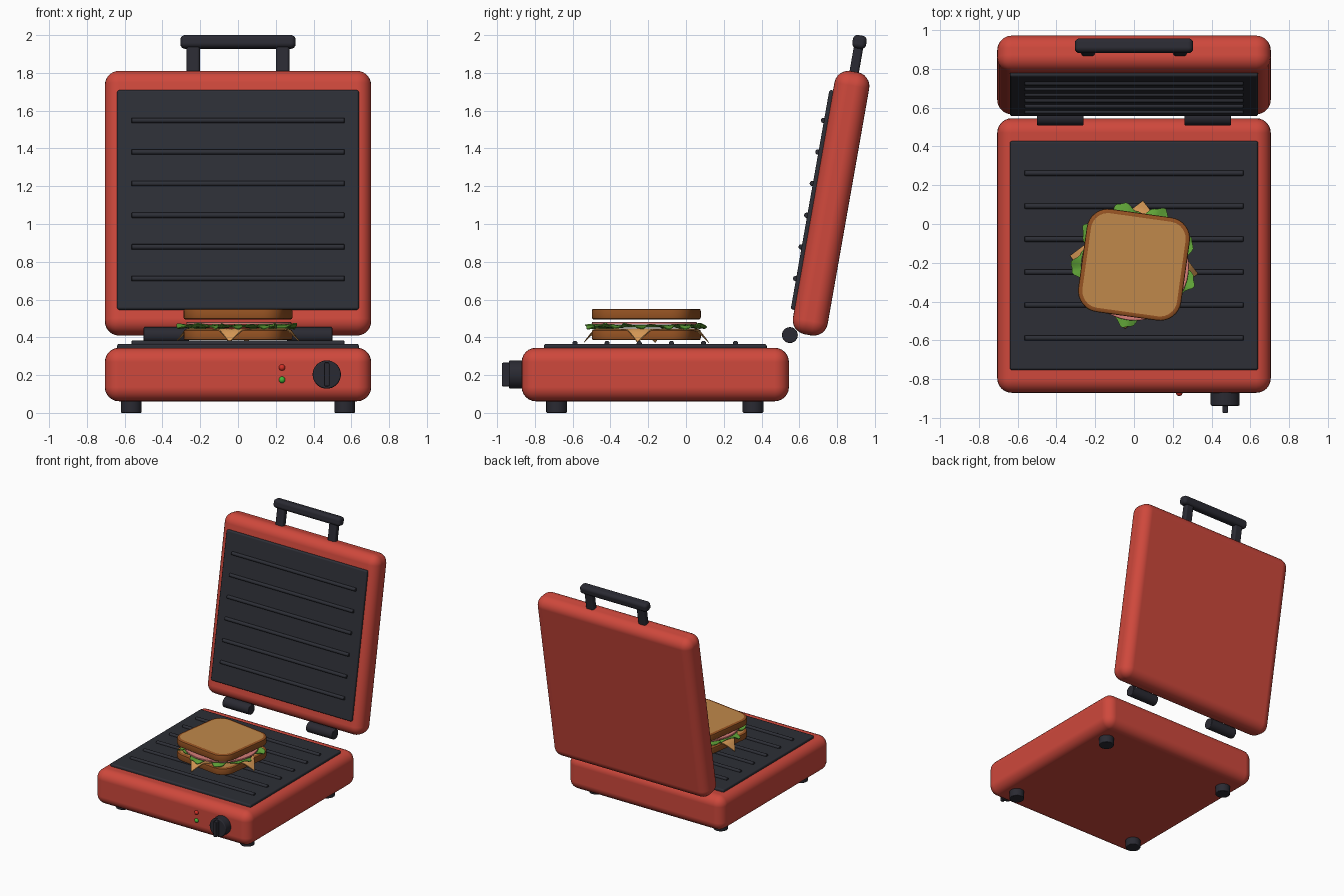
import bpy, bmesh
from math import sin, cos, pi, radians
from mathutils import Matrix, Vector

cube = bpy.data.objects.get("Cube")
if cube:
    bpy.data.objects.remove(cube, do_unlink=True)


def material(name, r, g, b):
    m = bpy.data.materials.new(name)
    m.use_nodes = True
    m.diffuse_color = (r, g, b, 1)
    node = next(n for n in m.node_tree.nodes if n.type == 'BSDF_PRINCIPLED')
    node.inputs["Base Color"].default_value = (r, g, b, 1)
    return m


RED = material("red enamel", 0.62, 0.065, 0.045)
PLATE = material("dark grill plate", 0.026, 0.028, 0.037)
PLASTIC = material("black plastic", 0.023, 0.023, 0.032)
CRUST = material("brown crust", 0.30, 0.085, 0.016)
CRUMB = material("toasted bread", 0.53, 0.25, 0.07)
CHEESE = material("cheese", 0.66, 0.31, 0.09)
LETTUCE = material("lettuce green", 0.12, 0.38, 0.04)
HAM = material("ham pink", 0.68, 0.21, 0.19)
RED_LAMP = material("red lamp", 0.65, 0.03, 0.02)
GREEN_LAMP = material("green lamp", 0.06, 0.45, 0.04)


def finish(name, bm, mats, matrix, bevel=0, segments=3):
    """Turn a bmesh into a placed, smooth-shaded object."""
    bmesh.ops.recalc_face_normals(bm, faces=bm.faces)
    mesh = bpy.data.meshes.new(name)
    bm.to_mesh(mesh)
    bm.free()
    for m in mats:
        mesh.materials.append(m)
    for p in mesh.polygons:
        p.use_smooth = True
    mesh.set_sharp_from_angle(angle=radians(40))
    ob = bpy.data.objects.new(name, mesh)
    bpy.context.collection.objects.link(ob)
    ob.matrix_world = matrix
    if bevel:
        mod = ob.modifiers.new("rounding", 'BEVEL')
        mod.width = bevel
        mod.segments = segments
        mod.limit_method = 'ANGLE'
        mod.angle_limit = radians(40)
        mod.harden_normals = True
    return ob


def box(name, loc, size, mat, bevel, segments=3, frame=Matrix()):
    bm = bmesh.new()
    bmesh.ops.create_cube(bm, size=1)
    bmesh.ops.scale(bm, vec=size, verts=bm.verts)
    return finish(name, bm, [mat], frame @ Matrix.Translation(loc), bevel, segments)


def cylinder(name, loc, radius, length, axis, mat, bevel=0.006, sides=24, frame=Matrix()):
    bm = bmesh.new()
    bmesh.ops.create_cone(bm, cap_ends=True, segments=sides,
                          radius1=radius, radius2=radius, depth=length)
    turn = Vector((0, 0, 1)).rotation_difference(Vector(axis)).to_matrix().to_4x4()
    return finish(name, bm, [mat], frame @ Matrix.Translation(loc) @ turn, bevel, 2)


def loft(name, rings, mats, matrix, cap_mat=0, cap_rings=()):
    """Skin closed rings of points; the end caps may take another colour."""
    bm = bmesh.new()
    loops = [[bm.verts.new(p) for p in ring] for ring in rings]
    n = len(loops[0])
    for a, b in zip(loops, loops[1:]):
        for i in range(n):
            j = (i + 1) % n
            bm.faces.new((a[i], a[j], b[j], b[i]))
    for end in (loops[0], loops[-1]):
        bm.faces.new(end).material_index = cap_mat
    return finish(name, bm, mats, matrix)


# Base body, feet and lower grill plate
BASE_Y = -0.1625
box("base_body", (0, BASE_Y, 0.203), (1.41, 1.415, 0.283), RED, 0.075, 6)
box("lower_plate", (0, BASE_Y, 0.345), (1.28, 1.18, 0.04), PLATE, 0.012)
for sx in (-1, 1):
    for y in (-0.685, 0.355):
        cylinder("foot", (sx * 0.565, y, 0.04), 0.055, 0.08, (0, 0, 1), PLASTIC)
    cylinder("hinge", (sx * 0.38, 0.55, 0.412), 0.042, 0.24, (1, 0, 0), PLASTIC)

# Tilted lid with its plate and handle
LID = Matrix.Translation((0, 0.768, 1.11)) @ Matrix.Rotation(radians(-10), 4, 'X')
box("lid_body", (0, 0, 0), (1.41, 0.187, 1.415), RED, 0.075, 6, LID)
box("upper_plate", (0, -0.093, 0), (1.28, 0.04, 1.18), PLATE, 0.012, 3, LID)
for sx in (-1, 1):
    box("handle_post", (sx * 0.237, 0, 0.78), (0.07, 0.05, 0.19), PLASTIC, 0.014, 3, LID)
box("handle_bar", (0, 0, 0.867), (0.61, 0.074, 0.07), PLASTIC, 0.025, 4, LID)

# Raised ridges on both plates
for i in range(6):
    d = (i - 2.5) * 0.17
    cylinder("lower_ridge", (0, BASE_Y + d, 0.368), 0.014, 1.13, (1, 0, 0), PLATE, 0.005, 12)
    cylinder("upper_ridge", (0, -0.116, d), 0.014, 1.13, (1, 0, 0), PLATE, 0.005, 12, LID)

# Control knob and indicator lamps
cylinder("knob", (0.47, -0.9, 0.203), 0.075, 0.075, (0, 1, 0), PLASTIC, 0.008, 32)
box("knob_grip", (0.47, -0.95, 0.203), (0.028, 0.05, 0.125), PLASTIC, 0.006)
for name, z, mat in (("red_lamp", 0.24, RED_LAMP), ("green_lamp", 0.175, GREEN_LAMP)):
    bm = bmesh.new()
    bmesh.ops.create_uvsphere(bm, u_segments=16, v_segments=10, radius=0.017)
    finish(name, bm, [mat], Matrix.Translation((0.233, -0.87, z)))

# Sandwich: two slices of bread with a darker crust
SANDWICH = Matrix.Translation((0, -0.21, 0)) @ Matrix.Rotation(radians(-8), 4, 'Z')


def slice_ring(inset, z, half=0.268, r=0.11):
    pts = []
    for q in range(4):
        for k in range(9):
            a = pi / 2 * (q + k / 8)
            cx = (half - r) * (1 if q in (0, 3) else -1)
            cy = (half - r) * (1 if q < 2 else -1)
            pts.append((cx + (r - inset) * cos(a), cy + (r - inset) * sin(a), z))
    return pts


for name, z0 in (("bottom_bread", 0.385), ("top_bread", 0.495)):
    z1 = z0 + 0.056
    levels = ((0.022, z0), (0.008, z0), (0.002, z0 + 0.004), (0, z0 + 0.012),
              (0, z1 - 0.012), (0.002, z1 - 0.004), (0.008, z1), (0.022, z1))
    loft(name, [slice_ring(i, z) for i, z in levels], [CRUST, CRUMB], SANDWICH, 1)

# Cheese square whose corners droop over the edge of the bread
bm = bmesh.new()
bmesh.ops.create_grid(bm, x_segments=24, y_segments=24, size=0.236)
bmesh.ops.rotate(bm, verts=bm.verts, cent=(0, 0, 0), matrix=Matrix.Rotation(pi / 4, 3, 'Z'))
for v in bm.verts:
    over = max(0, v.co.xy.length - 0.275)
    v.co.z = 0.446 - 1.2 * over
bmesh.ops.solidify(bm, geom=bm.faces[:], thickness=0.006)
finish("cheese_slice", bm, [CHEESE], SANDWICH)


# Ruffled lettuce leaf and ham
def ruffle(k, scale, z):
    pts = []
    for i in range(144):
        a = 2 * pi * i / 144
        r = 0.297 + 0.03 * cos(9 * (a - radians(22))) + 0.006 * sin(31 * a)
        wave = 0.012 * k * sin(13 * a) + 0.004 * k * sin(29 * a)
        pts.append((r * scale * cos(a), r * scale * sin(a), z + wave))
    return pts


loft("lettuce_leaf",
     [ruffle(0, 0.8, 0.453), ruffle(1, 1, 0.456), ruffle(1, 1, 0.461), ruffle(0, 0.8, 0.464)],
     [LETTUCE], Matrix.Translation((0, -0.21, 0)))
cylinder("ham_slice", (0.005, -0.22, 0.474), 0.278, 0.014, (0, 0, 1), HAM, 0.004, 48)
